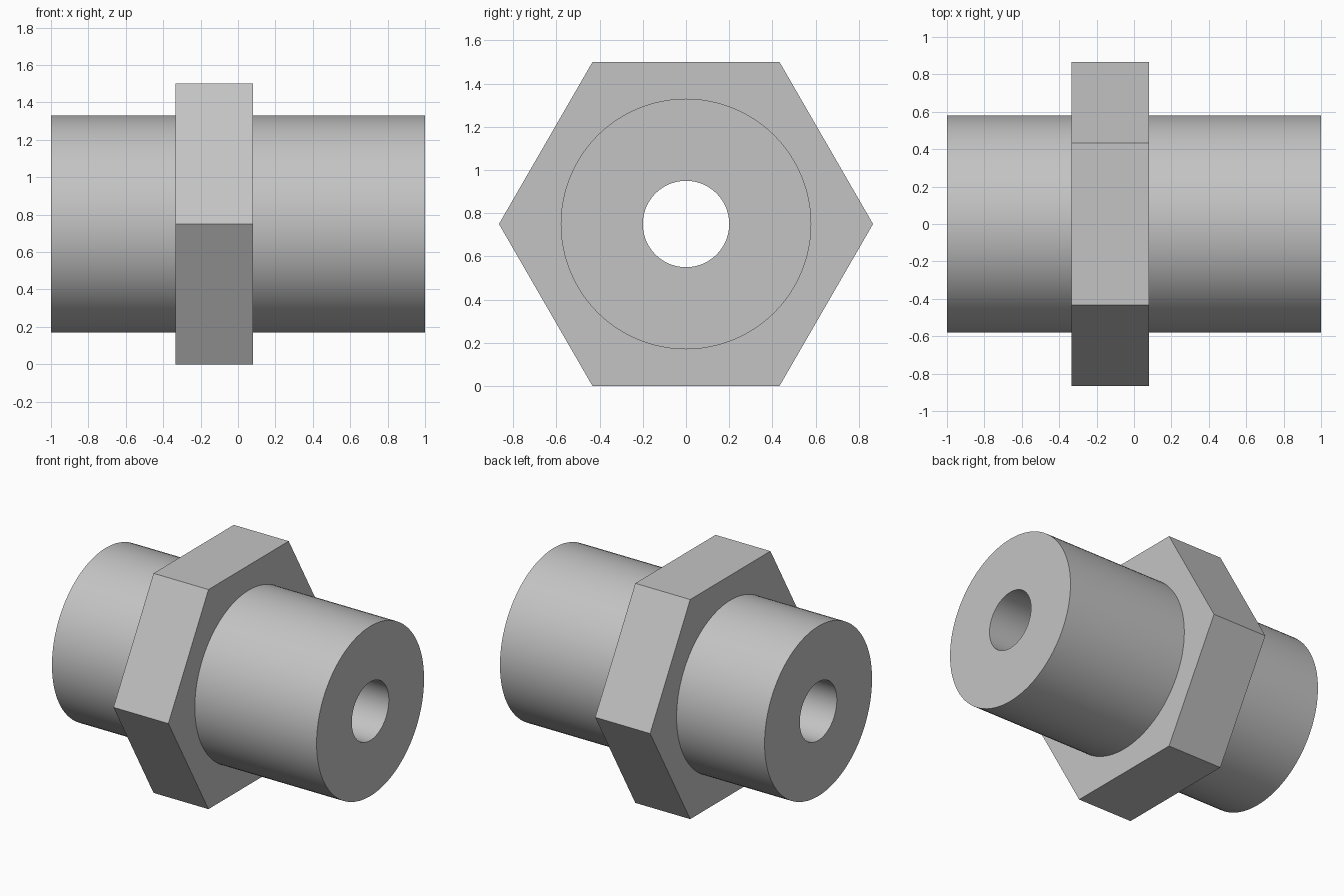
import bpy
import bmesh
from math import cos, sin, pi, radians

if "Cube" in bpy.data.objects:
    bpy.data.objects.remove(bpy.data.objects["Cube"], do_unlink=True)

SEGMENTS = 96
AXIS_HEIGHT = 0.75
PIPE, BORE, FLAT = 0.58, 0.2, 0.75   # FLAT: axis to the middle of a hexagon side
HEX_START, HEX_END = -0.335, 0.08


def round_section(radius):
    return lambda angle: radius


def hex_section(angle):
    return FLAT / cos(angle % (pi / 3) - pi / 6)


def ring(bm, x, section):
    verts = []
    for i in range(SEGMENTS):
        a = 2 * pi * i / SEGMENTS
        r = section(a)
        verts.append(bm.verts.new((x, r * cos(a), AXIS_HEIGHT + r * sin(a))))
    return verts


# Plain grey metal
metal = bpy.data.materials.new("grey_metal")
metal.use_nodes = True
grey = (0.55, 0.55, 0.55, 1)
metal.diffuse_color = grey
metal.node_tree.nodes["Principled BSDF"].inputs["Base Color"].default_value = grey

# Closed loop of sections: pipe, hexagonal collar, pipe, then back through the bore
pipe, bore = round_section(PIPE), round_section(BORE)
sections = [(-1, pipe), (HEX_START, pipe), (HEX_START, hex_section),
            (HEX_END, hex_section), (HEX_END, pipe), (1, pipe),
            (1, bore), (-1, bore)]

bm = bmesh.new()
rings = [ring(bm, x, section) for x, section in sections]
for a, b in zip(rings, rings[1:] + rings[:1]):
    for i in range(SEGMENTS):
        j = (i + 1) % SEGMENTS
        bm.faces.new((a[i], a[j], b[j], b[i]))
bmesh.ops.recalc_face_normals(bm, faces=bm.faces)

mesh = bpy.data.meshes.new("hex_pipe_nipple")
bm.to_mesh(mesh)
bm.free()
mesh.materials.append(metal)
nipple = bpy.data.objects.new("hex_pipe_nipple", mesh)
bpy.context.collection.objects.link(nipple)

# Round walls smooth, rims and hexagon corners sharp
bpy.ops.object.select_all(action="DESELECT")
nipple.select_set(True)
bpy.context.view_layer.objects.active = nipple
bpy.ops.object.shade_smooth_by_angle(angle=radians(30))
